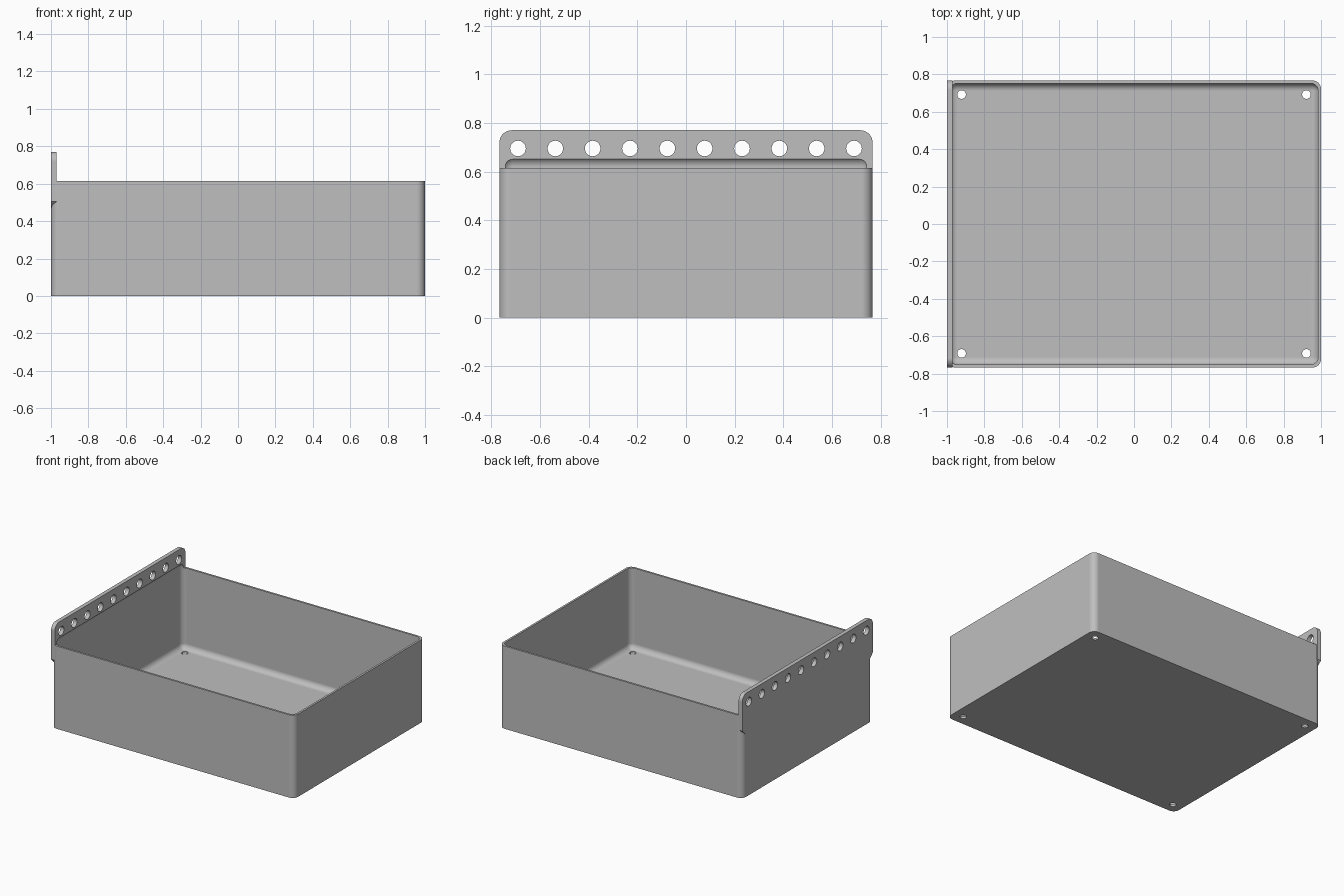
import bpy, bmesh, math
from mathutils import Matrix, Vector

old = bpy.data.objects.get("Cube")
if old:
    bpy.data.objects.remove(old, do_unlink=True)

HALF_X, HALF_Y, HEIGHT = 1.0, 0.767, 0.615
WALL, RADIUS = 0.015, 0.045
PLATE, PLATE_TOP = 0.03, 0.77

grey = bpy.data.materials.new("plain grey")
grey.use_nodes = True
colour = (0.52, 0.52, 0.52, 1)
grey.diffuse_color = colour
grey.node_tree.nodes["Principled BSDF"].inputs["Base Color"].default_value = colour


def make(name, bm):
    bmesh.ops.recalc_face_normals(bm, faces=bm.faces[:])
    mesh = bpy.data.meshes.new(name)
    bm.to_mesh(mesh)
    bm.free()
    mesh.materials.append(grey)
    obj = bpy.data.objects.new(name, mesh)
    bpy.context.collection.objects.link(obj)
    return obj


def block(name, low, high, radius, pick):
    """Box between two corners, rounding the edges that pick() accepts."""
    low, high = Vector(low), Vector(high)
    bm = bmesh.new()
    bmesh.ops.create_cube(bm, size=1)
    for v in bm.verts:
        v.co = (low + high) / 2 + v.co * (high - low)
    edges = [e for e in bm.edges if pick(e)]
    bmesh.ops.bevel(bm, geom=edges, offset=radius, segments=8,
                    affect='EDGES', profile=0.5)
    return make(name, bm)


def drills(name, centres, radius, depth, axis):
    bm = bmesh.new()
    turn = Matrix.Rotation(math.pi / 2, 4, 'Y') if axis == 'X' else Matrix()
    for c in centres:
        bmesh.ops.create_cone(bm, cap_ends=True, segments=32, radius1=radius,
                              radius2=radius, depth=depth,
                              matrix=Matrix.Translation(c) @ turn)
    return make(name, bm)


def combine(target, other, operation):
    bpy.context.view_layer.objects.active = target
    mod = target.modifiers.new(operation.title(), 'BOOLEAN')
    mod.operation, mod.object, mod.solver = operation, other, 'EXACT'
    bpy.ops.object.modifier_apply(modifier=mod.name)
    bpy.data.objects.remove(other, do_unlink=True)


def upright(e):
    a, b = e.verts
    return abs(a.co.z - b.co.z) > 0.1


# Outer body with rounded upright corners
tray = block("tray", (-HALF_X, -HALF_Y, 0), (HALF_X, HALF_Y, HEIGHT), RADIUS, upright)

# Hanging plate: rounded top corners, slanted lower ends
bm = bmesh.new()
half = [(HALF_Y - 0.045, 0.46), (HALF_Y, 0.505)]
r = 0.05
for i in range(9):
    a = math.pi / 2 * i / 8
    half.append((HALF_Y - r + r * math.cos(a), PLATE_TOP - r + r * math.sin(a)))
outline = half + [(-y, z) for y, z in reversed(half)]
face = bm.faces.new([bm.verts.new((-HALF_X, y, z)) for y, z in outline])
grown = bmesh.ops.extrude_face_region(bm, geom=[face])
bmesh.ops.translate(bm, vec=(PLATE, 0, 0),
                    verts=[g for g in grown["geom"] if isinstance(g, bmesh.types.BMVert)])
plate = make("hanging_plate", bm)
combine(tray, plate, 'UNION')

# Cavity, rounded all over, also undercuts the foot of the plate
cavity = block("cavity_cutter", (WALL - HALF_X, WALL - HALF_Y, WALL),
               (HALF_X - WALL, HALF_Y - WALL, 0.66), 0.04, lambda e: True)
combine(tray, cavity, 'DIFFERENCE')

# Row of hanging holes
row = [Vector((-HALF_X + PLATE / 2, (i - 4.5) * 0.1535, 0.695)) for i in range(10)]
combine(tray, drills("hanging_holes", row, 0.032, 0.1, 'X'), 'DIFFERENCE')

# Drain holes in the floor corners
corners = [Vector((x * 0.922, y * 0.692, 0)) for x in (-1, 1) for y in (-1, 1)]
combine(tray, drills("floor_holes", corners, 0.023, 0.1, 'Z'), 'DIFFERENCE')

# Smooth rounded parts, keep edges crisp and flats flat
bpy.ops.object.select_all(action='DESELECT')
tray.select_set(True)
bpy.context.view_layer.objects.active = tray
bpy.ops.object.shade_smooth_by_angle(angle=math.radians(30))
weighted = tray.modifiers.new("Flat normals", 'WEIGHTED_NORMAL')
weighted.keep_sharp = True
